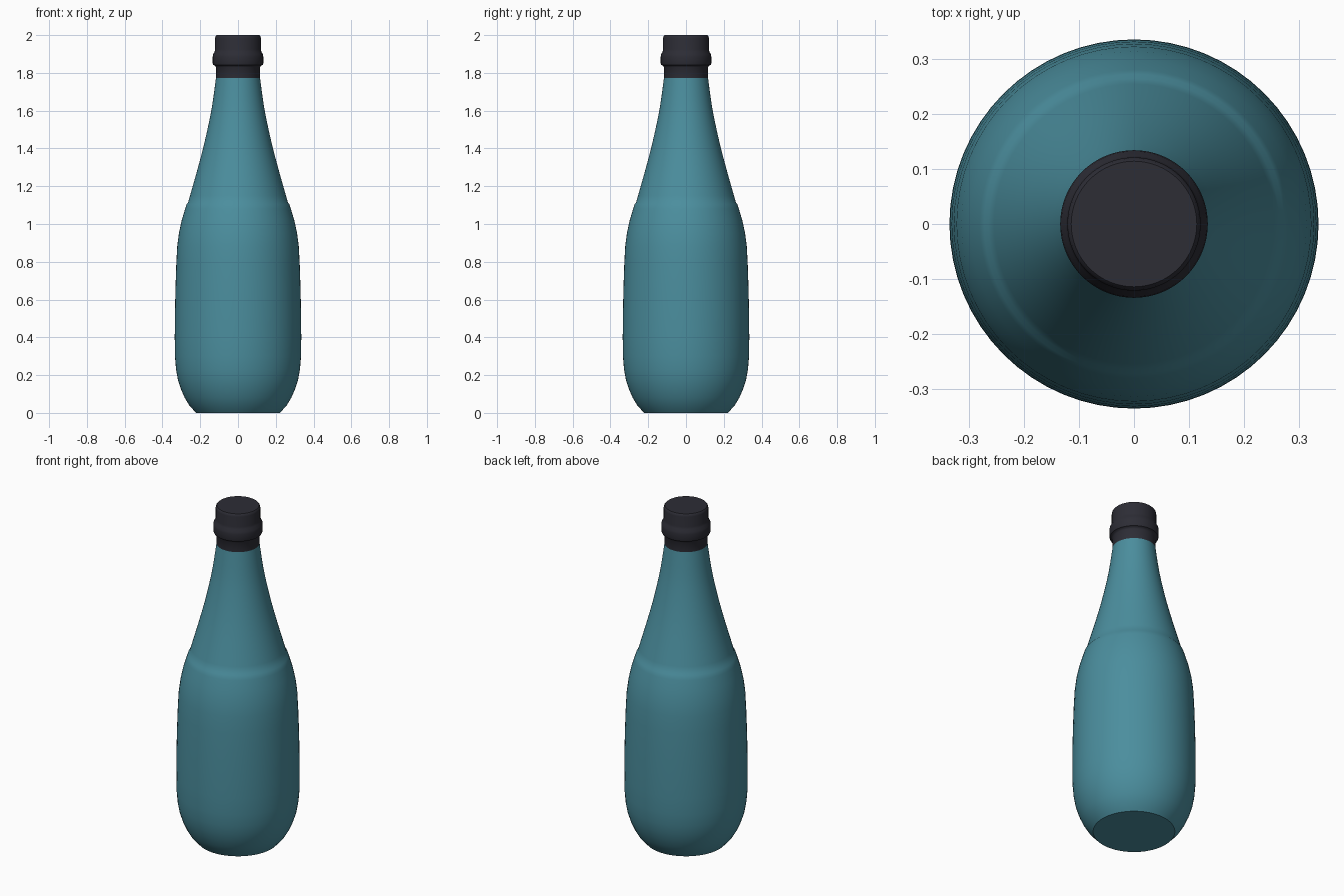
import bpy, bmesh, math

if "Cube" in bpy.data.objects:
    bpy.data.objects.remove(bpy.data.objects["Cube"])

def material(name, rgb):
    m = bpy.data.materials.new(name)
    m.diffuse_color = (*rgb, 1)
    m.use_nodes = True
    m.node_tree.nodes["Principled BSDF"].inputs["Base Color"].default_value = m.diffuse_color
    return m

def lathe(name, profile, mat, angle, segs=64):
    """Revolve (radius, height) points around z; both ends are capped."""
    bm = bmesh.new()
    rings = [[bm.verts.new((r * math.cos(2 * math.pi * i / segs),
                            r * math.sin(2 * math.pi * i / segs), z))
              for i in range(segs)] for r, z in profile]
    for a, b in zip(rings, rings[1:]):
        for i in range(segs):
            j = (i + 1) % segs
            bm.faces.new((a[i], a[j], b[j], b[i]))
    bm.faces.new(rings[0][::-1])
    bm.faces.new(rings[-1])
    mesh = bpy.data.meshes.new(name)
    bm.to_mesh(mesh)
    bm.free()
    mesh.materials.append(mat)
    ob = bpy.data.objects.new(name, mesh)
    bpy.context.collection.objects.link(ob)
    bpy.ops.object.select_all(action='DESELECT')
    ob.select_set(True)
    bpy.context.view_layer.objects.active = ob
    bpy.ops.object.shade_smooth_by_angle(angle=math.radians(angle))
    return ob

teal = material("teal glass", (0.070, 0.270, 0.340))
dark = material("dark cap", (0.026, 0.026, 0.036))

# Bottle: flat base, rounded heel, slightly tapering body, shoulder seam, long neck
lathe("bottle_body", [
    (0.222, 0.0), (0.233, 0.012), (0.258, 0.04), (0.282, 0.08), (0.302, 0.125),
    (0.318, 0.175), (0.328, 0.23), (0.334, 0.30), (0.335, 0.40), (0.334, 0.52),
    (0.331, 0.66), (0.327, 0.78), (0.322, 0.88), (0.313, 0.95), (0.298, 1.02),
    (0.280, 1.08), (0.272, 1.105), (0.264, 1.115), (0.254, 1.15), (0.237, 1.21),
    (0.217, 1.28), (0.198, 1.35), (0.180, 1.42), (0.164, 1.49), (0.149, 1.56),
    (0.138, 1.62), (0.129, 1.68), (0.121, 1.74), (0.117, 1.772)], teal, 35)

# Cap: lower collar, bulging ring and flat-topped lid
lathe("bottle_cap", [
    (0.117, 1.768), (0.117, 1.83), (0.122, 1.838), (0.131, 1.842), (0.134, 1.85),
    (0.134, 1.885), (0.132, 1.898), (0.124, 1.912), (0.121, 1.925), (0.121, 1.985),
    (0.119, 1.994), (0.114, 2.0)], dark, 40)
